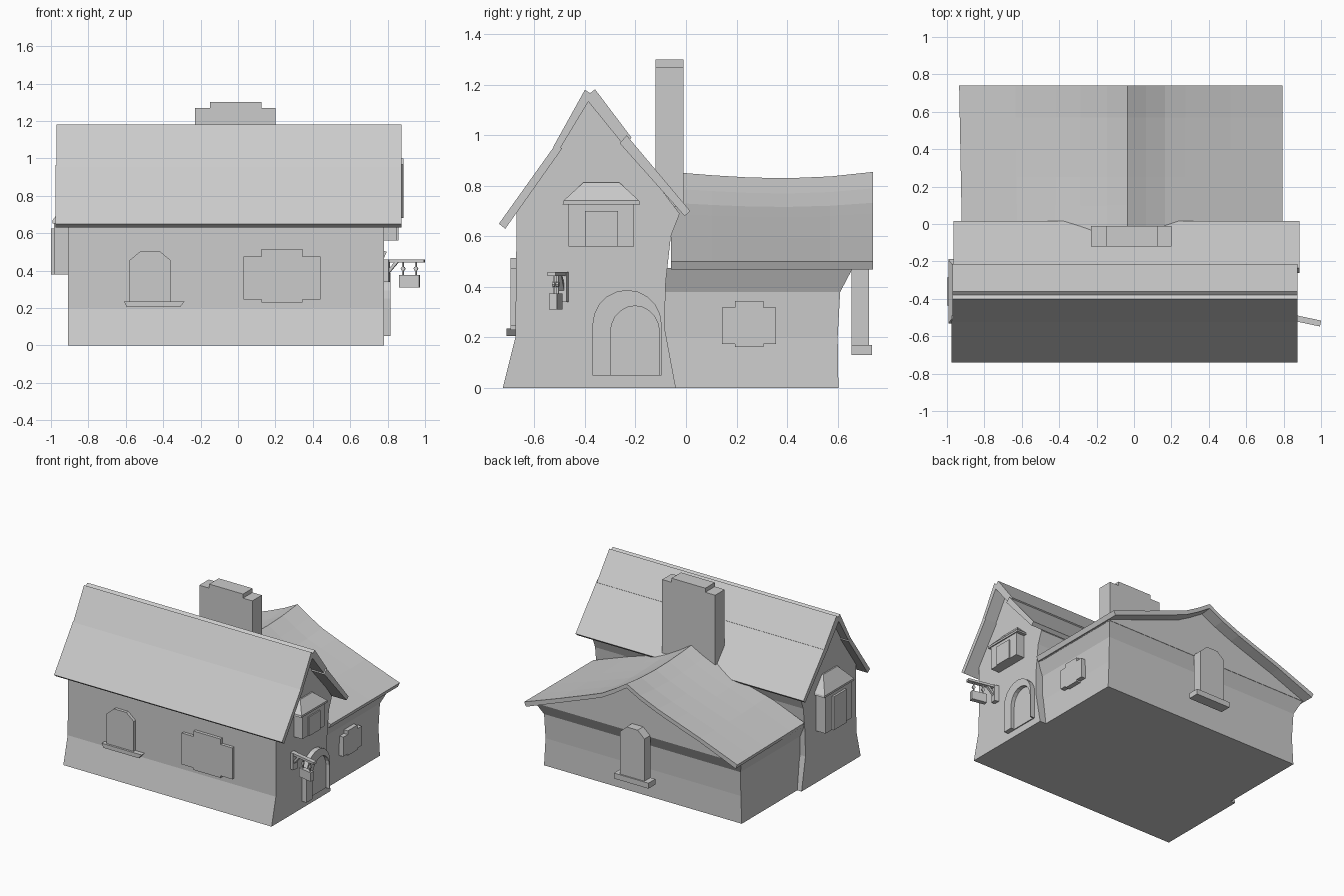
import bpy, bmesh, math
from mathutils import Vector, Matrix

if "Cube" in bpy.data.objects:
    bpy.data.objects.remove(bpy.data.objects["Cube"])

stone = bpy.data.materials.new("plain_grey")
stone.diffuse_color = (0.6, 0.6, 0.6, 1)
stone.use_nodes = True
stone.node_tree.nodes["Principled BSDF"].inputs["Base Color"].default_value = stone.diffuse_color


def finish(name, bm, matrix=None):
    if matrix:
        bm.transform(matrix)
    bmesh.ops.recalc_face_normals(bm, faces=bm.faces)
    me = bpy.data.meshes.new(name)
    bm.to_mesh(me)
    bm.free()
    me.materials.append(stone)
    ob = bpy.data.objects.new(name, me)
    bpy.context.collection.objects.link(ob)
    return ob


def loft(name, rings, matrix=None):
    """Join equal-length closed rings and cap both ends."""
    bm = bmesh.new()
    vs = [[bm.verts.new(p) for p in r] for r in rings]
    n = len(vs[0])
    for a, b in zip(vs, vs[1:]):
        for i in range(n):
            j = (i + 1) % n
            bm.faces.new((a[i], a[j], b[j], b[i]))
    bm.faces.new(vs[0])
    bm.faces.new(vs[-1])
    return finish(name, bm, matrix)


def prism_x(name, yz, x0, x1):
    return loft(name, [[(x, y, z) for y, z in yz] for x in (x0, x1)])


def prism_y(name, xz, y0, y1):
    return loft(name, [[(x, y, z) for x, z in xz] for y in (y0, y1)])


def box(name, x0, x1, y0, y1, z0, z1, matrix=None):
    return loft(name, [[(x0, y0, z), (x1, y0, z), (x1, y1, z), (x0, y1, z)]
                       for z in (z0, z1)], matrix)


def arch(c, half, z0, spring, top, n):
    """Outline of an arched opening, from lower right to lower left."""
    pts = [(c + half, z0)]
    for i in range(n + 1):
        a = math.pi * i / n
        pts.append((c + half * math.cos(a), spring + (top - spring) * math.sin(a)))
    return pts + [(c - half, z0)]


def shutters(c, half, z0, z1, mid, z_low, z_high):
    """Cross-shaped outline: a taller window between two shutters."""
    return [(c - half, z0), (c - mid, z0), (c - mid, z_low), (c + mid, z_low),
            (c + mid, z0), (c + half, z0), (c + half, z1), (c + mid, z1),
            (c + mid, z_high), (c - mid, z_high), (c - mid, z1), (c - half, z1)]


# Front house body with flared foot and gable ends
prism_x("front_house_walls", [(-.725, 0), (-.675, .2), (-.67, .7), (-.38, 1.155),
        (-.025, .69), (-.06, .6), (-.08, .42), (-.085, .24), (-.04, 0)], -.91, .78)

# Front house roof, two overlapping boards on each slope
prism_x("roof_front_upper", [(-.40, 1.18), (-.525, .955), (-.50, .945), (-.37, 1.16)], -.97, .875)
prism_x("roof_front_lower", [(-.515, .965), (-.74, .65), (-.715, .63), (-.49, .948)], -.975, .875)
prism_x("roof_back_upper", [(-.40, 1.15), (-.36, 1.182), (-.215, .99), (-.25, .965)], -.97, .875)
prism_x("roof_back_lower", [(-.235, 1.0), (.017, .70), (-.005, .68), (-.262, .968)], -.965, .885)

# Chimney with raised crown
box("chimney", -.23, .20, -.12, -.01, .6, 1.27)
box("chimney_crown", -.15, .125, -.12, -.01, 1.26, 1.30)

# Rear house body, flaring out under the eaves
levels = [(0, -.875, .73, .603), (.2, -.865, .72, .60), (.38, -.87, .725, .61),
          (.475, -.91, .765, .66)]
loft("rear_house_walls", [[(a, -.09, z), (b, -.09, z), (b, y, z), (a, y, z)]
                          for z, a, b, y in levels])

# Rear roof: steeper by the sagging ridge, shallower towards the eaves
left_slope = [(.9, .5), (.6, .615), (.385, .69), (.25, .738), (.11, .797)]
right_slope = [(.1, .79), (.2, .733), (.31, .69), (.55, .60), (.83, .5)]


def roof_line(sag, drop):
    pts = [(-.035 - d, z) for d, z in left_slope] + [(-.035, .855)]
    pts += [(-.035 + d, z) for d, z in right_slope]
    return [(x, z - drop - sag * (z - .5) / .355) for x, z in pts]


rings = []
for y, sag in ((-.06, 0), (.1, .013), (.25, .022), (.4, .025), (.57, .018), (.74, 0)):
    under = roof_line(sag, .032)
    under[0] = (under[0][0] + .014, under[0][1])
    under[-1] = (under[-1][0] - .014, under[-1][1])
    ring = roof_line(sag, 0) + under[::-1]
    rings.append([(x * (.985 + .02 * y if x < -.5 else 1), y, z) for x, z in ring])
loft("rear_roof", rings)
gable = [(max(-.91, min(.765, x)), z) for x, z in roof_line(.02, .014)]
prism_y("rear_gable", [(-.91, .47)] + gable + [(.765, .47)], -.05, .66)

# Arched windows with sills, front and back
prism_y("front_arch_window", [(-.36, .22), (-.36, .455), (-.42, .505), (-.52, .505),
                             (-.58, .455), (-.58, .22)], -.695, -.65)
prism_y("front_window_sill", [(-.595, .205), (-.31, .205), (-.285, .235), (-.61, .235)], -.71, -.65)
prism_y("back_arch_window", [(.03, .16), (.03, .48), (-.025, .53), (-.115, .53),
                            (-.17, .48), (-.17, .16)], .655, .725)
box("back_window_sill", -.21, .07, .655, .735, .13, .17)

# Shuttered windows
prism_y("front_shutter_window", shutters(.235, .205, .245, .475, .11, .23, .515), -.695, -.65)
prism_x("side_shutter_window", shutters(.25, .107, .175, .318, .056, .163, .345), .70, .755)


# Bay windows with hipped hoods and a raised pane on both gable ends
def bay(name, wall, s, depth, c, half, z0, z1, top, pane):
    def ring(h, d, z):
        a, b = wall - s * .02, wall + s * d
        return [(a, c - h, z), (b, c - h, z), (b, c + h, z), (a, c + h, z)]
    loft(name + "_body", [ring(half, depth, z0), ring(half, depth, z1)])
    loft(name + "_hood", [ring(half + .023, depth + .008, z1 - .008),
                          ring(half + .02, depth + .008, z1 + .006), ring(half * .55, .01, top)])
    a, b = sorted((wall + s * (depth - .005), wall + s * (depth + pane)))
    box(name + "_pane", a, b, c - half * .5, c + half * .5, z0, z1 - .035)


bay("right_bay", .78, 1, .068, -.335, .13, .56, .735, .813, .009)
bay("left_bay", -.91, -1, .075, -.36, .15, .38, .66, .77, .015)

# Arched door surround with recessed door
outer = arch(-.233, .137, .05, .25, .388, 10)
inner = arch(-.202, .097, .05, .22, .325, 10)
bm = bmesh.new()
loops = [[bm.verts.new((x, y, z)) for y, z in o] for x, o in
         ((.77, outer), (.815, outer), (.815, inner), (.77, inner))]
for k in range(4):
    a, b = loops[k], loops[(k + 1) % 4]
    for i in range(len(a) - 1):
        bm.faces.new((a[i], a[i + 1], b[i + 1], b[i]))
for i in (0, -1):
    bm.faces.new([l[i] for l in loops])
finish("door_surround", bm)
prism_x("door", inner, .77, .787)

# Hanging sign on a bracket, turned slightly to the front
turn = Matrix.Translation(Vector((.785, -.487, 0))) @ Matrix.Rotation(math.radians(-12), 4, 'Z')
box("sign_wall_plate", -.01, .025, -.02, .02, .34, .46, turn)
box("sign_arm", 0, .217, -.016, .016, .443, .46, turn)
loft("sign_brace", [[(x, y, z) for x, z in ((.015, .375), (.075, .445), (.055, .445), (.015, .40))]
                    for y in (-.01, .01)], turn)
box("sign_board", .08, .19, -.016, .016, .31, .375, turn)
for x in (.1, .17):
    bm = bmesh.new()
    bmesh.ops.create_cone(bm, cap_ends=True, segments=8, radius1=.012, radius2=.012, depth=.01,
                          matrix=Matrix.Translation((x, 0, .41)) @ Matrix.Rotation(math.pi / 2, 4, 'X'))
    finish("sign_ring", bm, turn)
    box("sign_link", x - .004, x + .004, -.004, .004, .37, .446, turn)
